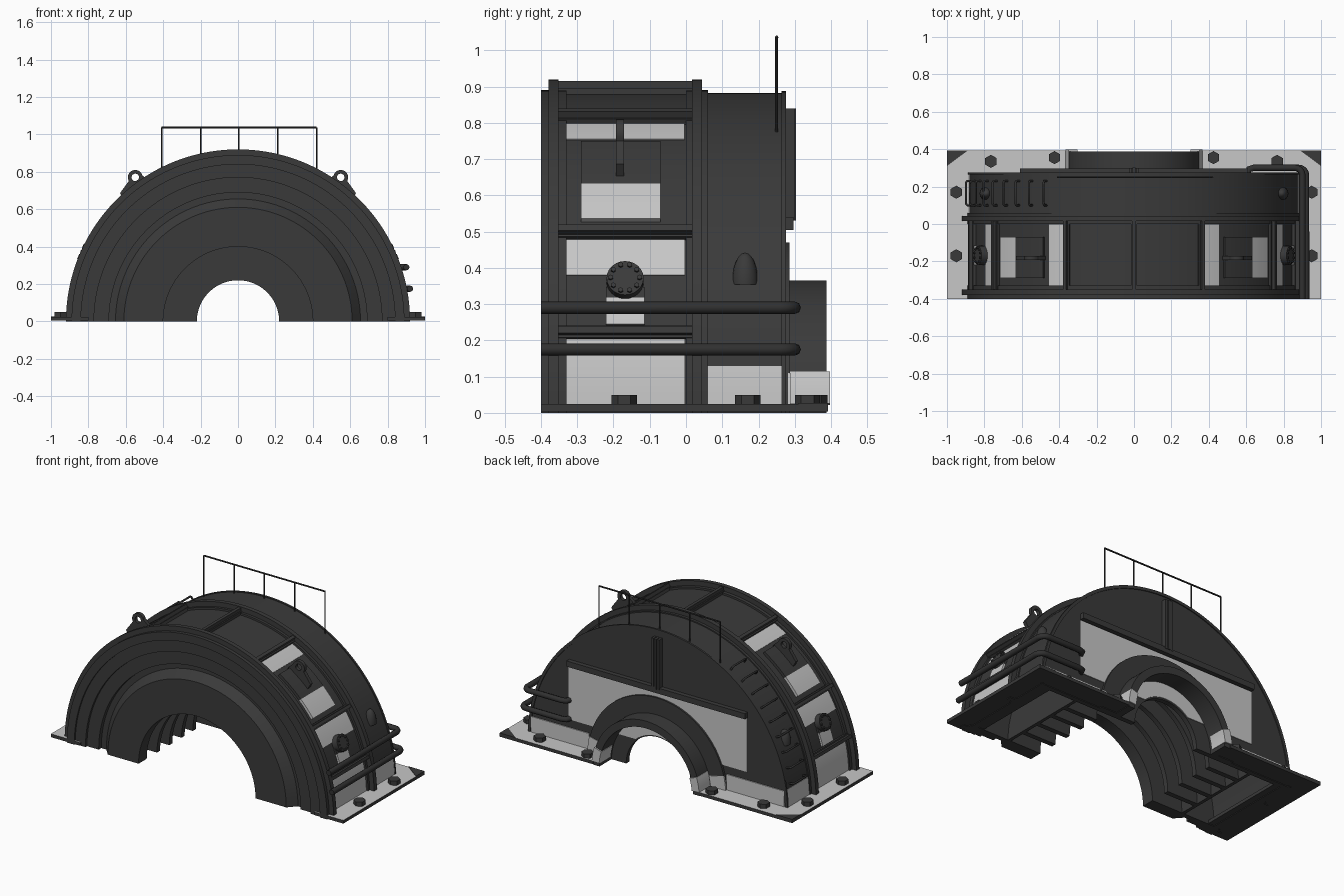
import bpy, bmesh, math
from math import radians, sin, cos, pi
from mathutils import Matrix, Vector

cube = bpy.data.objects.get("Cube")
if cube:
    bpy.data.objects.remove(cube)


def material(name, value):
    m = bpy.data.materials.new(name)
    m.use_nodes = True
    color = (value, value, value, 1)
    m.diffuse_color = color
    m.node_tree.nodes["Principled BSDF"].inputs["Base Color"].default_value = color
    return m


DARK = material("dark grey steel", 0.042)
LIGHT = material("light grey paint", 0.57)
BLACK = material("black pipe", 0.03)


def finish(bm, name, mat=DARK):
    bmesh.ops.recalc_face_normals(bm, faces=bm.faces)
    mesh = bpy.data.meshes.new(name)
    bm.to_mesh(mesh)
    bm.free()
    mesh.materials.append(mat)
    mesh.shade_smooth()
    mesh.set_sharp_from_angle(angle=radians(28))
    obj = bpy.data.objects.new(name, mesh)
    bpy.context.collection.objects.link(obj)
    return obj


def revolve(name, profile, a0=0, a1=180, mat=DARK, s=1):
    """Sweep a closed (radius, y) profile around the y axis, in degrees."""
    bm = bmesh.new()
    steps = max(2, round((a1 - a0) / 2))
    rings = []
    for i in range(steps + 1):
        a = radians(a0 + (a1 - a0) * i / steps)
        rings.append([bm.verts.new((s * r * cos(a), y, r * sin(a))) for r, y in profile])
    n = len(profile)
    for p, q in zip(rings, rings[1:]):
        for j in range(n):
            k = (j + 1) % n
            bm.faces.new((p[j], p[k], q[k], q[j]))
    bm.faces.new(rings[0])
    bm.faces.new(rings[-1])
    return finish(bm, name, mat)


def arc(name, r0, r1, y0, y1, a0=0, a1=180, mat=DARK, s=1):
    return revolve(name, [(r0, y0), (r1, y0), (r1, y1), (r0, y1)], a0, a1, mat, s)


def prism(name, points, push, mat=DARK):
    """Extrude a flat outline along a vector."""
    bm = bmesh.new()
    low = [bm.verts.new(p) for p in points]
    high = [bm.verts.new(Vector(p) + Vector(push)) for p in points]
    bm.faces.new(low)
    bm.faces.new(high)
    for i in range(len(low)):
        k = (i + 1) % len(low)
        bm.faces.new((low[i], low[k], high[k], high[i]))
    return finish(bm, name, mat)


def box(name, x0, x1, y0, y1, z0, z1, mat=DARK):
    return prism(name, [(x0, y0, z0), (x1, y0, z0), (x1, y1, z0), (x0, y1, z0)],
                 (0, 0, z1 - z0), mat)


def rod(name, p, q, radius, sides=12, mat=DARK):
    p, q = Vector(p), Vector(q)
    bm = bmesh.new()
    bmesh.ops.create_cone(bm, cap_ends=True, segments=sides, radius1=radius,
                          radius2=radius, depth=(q - p).length)
    turn = (q - p).to_track_quat('Z', 'Y').to_matrix().to_4x4()
    turn.translation = (p + q) / 2
    bm.transform(turn)
    return finish(bm, name, mat)


def pipe(name, points, radius, mat=BLACK):
    curve = bpy.data.curves.new(name, 'CURVE')
    curve.dimensions = '3D'
    curve.bevel_depth = radius
    curve.bevel_resolution = 2
    curve.use_fill_caps = True
    spline = curve.splines.new('POLY')
    spline.points.add(len(points) - 1)
    for sp, p in zip(spline.points, points):
        sp.co = (*p, 1)
    curve.materials.append(mat)
    obj = bpy.data.objects.new(name, curve)
    bpy.context.collection.objects.link(obj)


def polar(s, deg, r, y, t=0):
    """Point at an angle and radius, shifted t along the upward tangent."""
    a = radians(deg)
    return Vector((s * (r * cos(a) - t * sin(a)), y, r * sin(a) + t * cos(a)))


# Main arched casing: stepped front, outer skin and back wall, open below
revolve("casing", [(.4, -.4), (.61, -.4), (.655, -.35), (.69, -.35), (.69, -.375),
                   (.77, -.375), (.77, -.39), (.84, -.39), (.84, -.4), (.89, -.4),
                   (.89, -.33), (.878, -.33), (.878, 0), (.89, 0), (.89, .06),
                   (.883, .06), (.883, .265), (.878, .27), (.22, .27), (.22, .24),
                   (.84, .24), (.84, -.32), (.4, -.32)])
for y in (-.365, .03):
    arc("casing_rib", .87, .92, y - .014, y + .014)
arc("back_lip", .87, .888, .264, .276)

# Inner diaphragms and the drum that carries them
for y in (-.22, -.1, .02, .13):
    arc("diaphragm", .4, .63, y, y + .03)
arc("inner_drum", .61, .63, -.33, .25)

# Back hub
arc("hub", .32, .365, .27, .388)
arc("hub_flange", .36, .47, .265, .285)

# Axial bars across the arch
for angle in (14.5, 34, 66, 90, 114, 146, 165.5):
    arc("axial_bar_base", .87, .895, -.36, .03, angle - 1.1, angle + 1.1)
    arc("axial_bar", .87, .915, -.36, .03, angle - .6, angle + .6)

# Back wall paint and stiffeners
window = [(.61, .17), (.61, .5), (-.61, .5), (-.61, .17)]
window += [(.229 * cos(radians(d)), .229 * sin(radians(d))) for d in range(132, 47, -6)]
prism("back_paint", [(x, .268, z) for x, z in window], (0, .006, 0), LIGHT)
box("back_beam", -.61, .61, .27, .297, .505, .54)
box("back_post_web", -.008, .008, .27, .303, .53, .84)
for x in (-.02, .02):
    box("back_post", x - .007, x + .007, .27, .3, .53, .84)

for s in (1, -1):
    # Light painted areas of the skin
    for a0, a1 in ((59, 66), (25.6, 34), (1.3, 14)):
        arc("panel_paint", .875, .881, -.33, -.004, a0, a1, LIGHT, s)
    arc("skin_foot_paint", .88, .886, .06, .264, 1.3, 8.4, LIGHT, s)
    arc("hub_foot_paint", .317, .368, .287, .397, 4, 18, LIGHT, s)
    arc("flange_foot_paint", .37, .473, .281, .288, 3, 13.5, LIGHT, s)
    x0, x1 = sorted((s * .47, s * .865))
    box("back_foot_paint", x0, x1, .268, .276, .02, .12, LIGHT)

    # Access hatch in two colours
    arc("hatch", .87, .895, -.29, -.07, 45, 57, DARK, s)
    arc("hatch_lower", .87, .895, -.29, -.07, 36.8, 45, LIGHT, s)

    # Lifting lug with an eye
    foot = [(-.12, .87), (-.115, .925), (-.04, .95), (-.016, .928),
            (.016, .928), (.035, .94), (.045, .9), (.045, .87)]
    prism("lug_foot", [polar(s, 54.5, r, -.193, t) for t, r in foot], (0, .022, 0))
    for half in (0, pi):
        arcs = [(.04, half + pi * i / 8) for i in range(9)]
        arcs += [(.02, half + pi * i / 8) for i in range(8, -1, -1)]
        prism("lug_eye", [polar(s, 54.5, .946 + q * sin(b), -.193, q * cos(b))
                          for q, b in arcs], (0, .022, 0))

    # Inspection port on its pad
    arc("port_pad", .87, .89, -.22, -.115, 21, 23, DARK, s)
    arc("port_pad_lower", .87, .89, -.22, -.115, 16, 21, LIGHT, s)
    rod("port", polar(s, 24, .87, -.168), polar(s, 24, .915, -.168), .051, 24)
    for i in range(10):
        b = 2 * pi * i / 10
        y, t = -.168 + .04 * cos(b), .04 * sin(b)
        rod("port_bolt", polar(s, 24, .91, y, t), polar(s, 24, .922, y, t), .007, 6)

    # Small bullet-shaped vent hood, flat underneath
    bm = bmesh.new()
    bmesh.ops.create_uvsphere(bm, u_segments=16, v_segments=12, radius=1)
    geom = bm.verts[:] + bm.edges[:] + bm.faces[:]
    cut = bmesh.ops.bisect_plane(bm, geom=geom, plane_co=(0, 0, -.05), plane_no=(0, 0, 1),
                                 clear_inner=True)["geom_cut"]
    bmesh.ops.edgeloop_fill(bm, edges=[e for e in cut if isinstance(e, bmesh.types.BMEdge)])
    bm.transform(Matrix.Translation((s * .79, .163, .358)) @ Matrix.Diagonal((.036, .036, .084, 1)))
    finish(bm, "vent_hood")

    # Base frame with light top, dark corners and hex bolts
    for xa, xb, ya in ((.8, 1, -.4), (.36, .8, .25)):
        x0, x1 = sorted((s * xa, s * xb))
        plate = box("base_plate", x0, x1, ya, .392, .004, .024)
        plate.data.materials.append(LIGHT)
        for f in plate.data.polygons:
            f.material_index = int(f.normal.z > .5)
    prism("base_corner", [(s, .392, .02), (s * .89, .392, .02), (s, .31, .02)], (0, 0, .007))
    for x, y in ((.95, .17), (.95, -.17), (.765, .335), (.425, .355)):
        rod("base_bolt", (s * x, y, .015), (s * x, y, .05), .035, 6)

# Top railing
posts = (-.408, -.2, .004, .212, .42)
for x in posts:
    rod("rail_post", (x, .25, math.sqrt(.87 ** 2 - x * x)), (x, .25, 1.037), .004, 8, BLACK)
rod("rail_bar", (posts[0], .25, 1.036), (posts[-1], .25, 1.036), .005, 8, BLACK)

# Ladder rungs down one side
for angle in range(10, 59, 6):
    corners = ((.87, .1), (.905, .1), (.912, .108), (.912, .222), (.905, .23), (.87, .23))
    pipe("ladder_rung", [polar(-1, angle, r, y) for r, y in corners], .006)

# Side pipes that wrap round to the back
for x, z in ((.92, .175), (.9, .29)):
    bend = [(x - .04 + .04 * cos(pi * i / 12), .26 + .04 * sin(pi * i / 12)) for i in range(7)]
    path = [(x, -.4)] + bend + [(.64, .3), (.615, .293), (.605, .265)]
    pipe("side_pipe", [(u, v, z) for u, v in path], .017)
